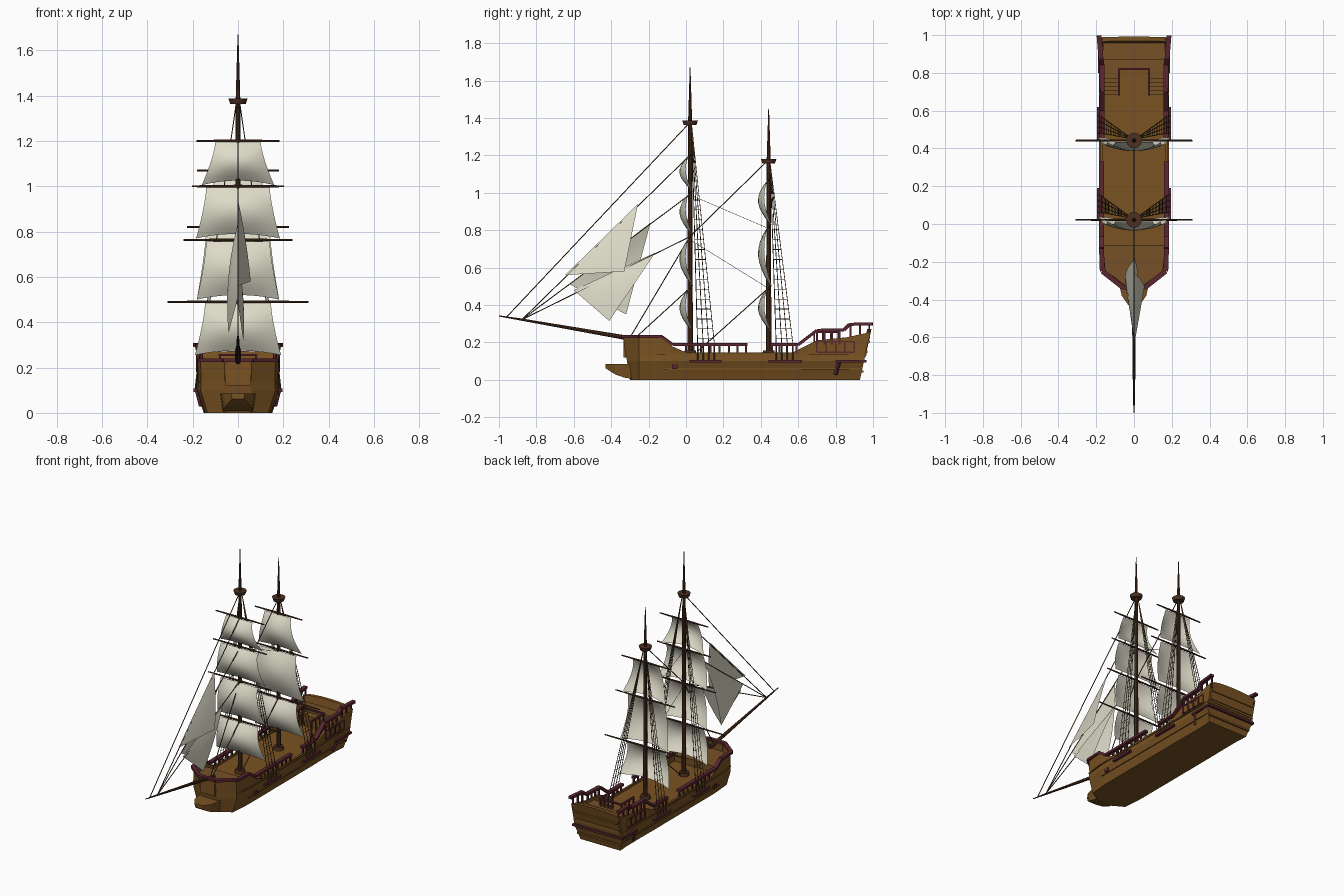
import bpy, bmesh, math
from mathutils import Vector, Matrix

if "Cube" in bpy.data.objects:
    bpy.data.objects.remove(bpy.data.objects["Cube"])


def material(name, rgb):
    m = bpy.data.materials.new(name)
    m.diffuse_color = (*rgb, 1)
    m.use_nodes = True
    m.node_tree.nodes["Principled BSDF"].inputs["Base Color"].default_value = m.diffuse_color
    return m


HULL = material("hull brown", (0.19, 0.085, 0.016))
DECK = material("deck brown", (0.18, 0.082, 0.02))
TRIM = material("maroon trim", (0.105, 0.02, 0.03))
SPAR = material("dark spar wood", (0.075, 0.03, 0.014))
ROPE = material("rope", (0.07, 0.045, 0.02))
SAIL = material("sail cloth", (0.73, 0.71, 0.58))


def finish(bm, name, mat, smooth=False):
    bmesh.ops.recalc_face_normals(bm, faces=bm.faces)
    me = bpy.data.meshes.new(name)
    bm.to_mesh(me)
    bm.free()
    me.materials.append(mat)
    for p in me.polygons:
        p.use_smooth = smooth
    ob = bpy.data.objects.new(name, me)
    bpy.context.collection.objects.link(ob)
    return ob


def loft(bm, rings):
    rows = [[bm.verts.new(p) for p in r] for r in rings]
    n = len(rows[0])
    for a, b in zip(rows, rows[1:]):
        for i in range(n):
            j = (i + 1) % n
            bm.faces.new((a[i], a[j], b[j], b[i]))
    bm.faces.new(rows[0])
    bm.faces.new(rows[-1])


def bar(bm, a, b, w, h):
    """Rectangular beam from a to b, w wide and h high."""
    a, b = Vector(a), Vector(b)
    d = (b - a).normalized()
    side = d.cross(Vector((0, 0, 1)))
    side = side.normalized() if side.length > 1e-4 else Vector((1, 0, 0))
    up = side.cross(d)
    loft(bm, [[p + side * (w / 2 * i) + up * (h / 2 * j)
               for i, j in ((-1, -1), (1, -1), (1, 1), (-1, 1))] for p in (a, b)])


def box(bm, x0, x1, y0, y1, z0, z1):
    zm, xm = (z0 + z1) / 2, (x0 + x1) / 2
    bar(bm, (xm, y0, zm), (xm, y1, zm), x1 - x0, z1 - z0)


def tube(bm, a, b, r0, r1, n=8):
    a, b = Vector(a), Vector(b)
    d = b - a
    mx = Matrix.Translation((a + b) / 2) @ d.to_track_quat('Z', 'Y').to_matrix().to_4x4()
    bmesh.ops.create_cone(bm, cap_ends=True, segments=n, radius1=r0, radius2=r1,
                          depth=d.length, matrix=mx)


def both(p, s):
    return (p[0] * s, p[1], p[2])


def stern_y(z):
    return 0.985 - 0.055 * (1 - z / 0.255)


# Hull: lofted open shell, stations are (y, half width, top height)
stations = [(-0.335, 0.06, 0.225), (-0.25, 0.165, 0.225), (-0.13, 0.178, 0.225),
            (-0.075, 0.18, 0.18), (0.0, 0.18, 0.147), (0.57, 0.18, 0.147),
            (0.7, 0.178, 0.212), (0.86, 0.178, 0.228), (0.985, 0.185, 0.255)]
rings = []
for y, w, top in stations:
    half = [(.82 * w, 0), (.87 * w, .03), (w, .1), (w * .985, .14), (w, top),
            (w - .015, top), (w - .015, .135)]
    pts = half + [(-x, z) for x, z in reversed(half)]
    lean = lambda z: (stern_y(z) if y > .95 else y + .035 * (1 - z / .225) if y < -.3 else y)
    rings.append([(x, lean(z), z) for x, z in pts])
bm = bmesh.new()
loft(bm, rings)
# bow board and arched transom
box(bm, -.055, .055, -.333, -.318, .12, .225)
arc = [(.172 * math.cos(math.pi * i / 8), .255 + .018 * math.sin(math.pi * i / 8)) for i in range(9)]
prof = [(-.172, .12), (.172, .12)] + arc
loft(bm, [[(x, stern_y(z) - o, z) for x, z in prof] for o in (0.02, -0.003)])
finish(bm, "hull", HULL)

# Beak at the foot of the bow
bm = bmesh.new()
loft(bm, [[(-w * .85, y, z), (w * .85, y, z), (w, y, .085), (-w, y, .085)]
          for y, w, z in ((-.43, .03, .062), (-.38, .065, .03), (-.33, .076, .012),
                          (-.25, .08, 0), (-.2, .08, 0))])
finish(bm, "bow_beak", HULL)

# Wales along the sides and ledges across the stern
bm = bmesh.new()
for s in (-1, 1):
    bar(bm, (s * .166, -.12, .06), (s * .166, .93, .06), .012, .008)
    bar(bm, (s * .178, -.13, .135), (s * .178, .96, .135), .012, .008)
    bar(bm, (s * .162, -.25, .135), (s * .178, -.13, .135), .012, .008)
for z in (.045, .15, .205):
    bar(bm, (-.165, stern_y(z), z), (.165, stern_y(z), z), .018, .012)
finish(bm, "hull_wales", HULL)

# Raised decks and stairs
bm = bmesh.new()
loft(bm, [[(-w, y, .13), (w, y, .13), (w, y, .18), (-w, y, .18)]
          for y, w in ((-.32, .055), (-.25, .152), (-.11, .166))])
box(bm, -.165, .165, .82, .965, .13, .205)
box(bm, -.165, .165, .87, .965, .2, .222)
for s in (-1, 1):
    box(bm, *sorted((s * .08, s * .165)), .77, .82, .13, .205)
    for i in range(4):
        box(bm, *sorted((s * .08, s * .163)), .682 + .022 * i, .775, .13, .15 + .014 * i)
finish(bm, "raised_decks_and_stairs", DECK)

# Rails, posts and trim
bm = bmesh.new()
front = [(.06, -.335, .232), (.168, -.25, .232), (.172, -.13, .232), (.172, -.07, .188), (.172, .33, .188)]
rear = [(.17, .45, .188), (.17, .6, .188), (.168, .7, .265), (.17, .845, .268),
        (.175, .875, .297), (.185, .998, .3)]
bar(bm, (-.065, -.335, .232), (.065, -.335, .232), .024, .016)
for s in (-1, 1):
    for path in (front, rear):
        for a, b in zip(path, path[1:]):
            bar(bm, both(a, s), both(b, s), .026, .016)
    posts = [(y, .14, .188) for y in (0, .04, .08, .13, .18, .23, .275, .32, .46, .5, .54, .59)]
    posts += [(y, .19, .265) for y in (.7, .74, .78, .82)] + [(y, .22, .295) for y in (.88, .93, .98)]
    for y, z0, z1 in posts:
        bar(bm, (s * .173, y, z0), (s * .173, y, z1), .01, .01)
finish(bm, "rails", TRIM)

bm = bmesh.new()
for s in (-1, 1):
    # shroud shelves, stern band and quarter gallery frame
    for y0, y1 in ((.02, .19), (.44, .62)):
        bar(bm, (s * .185, y0, .1), (s * .185, y1, .1), .022, .014)
    bar(bm, (s * .182, .8, .1), (s * .182, .965, .1), .018, .014)
    bar(bm, (s * .162, .8, .03), (s * .18, .82, .1), .014, .016)
    bar(bm, (s * .172, -.075, .072), (s * .172, -.045, .072), .02, .026)
    for z in (.148, .205):
        bar(bm, (s * .178, .7, z), (s * .178, .9, z), .008, .006)
    for y in (.7, .75, .8, .85, .9):
        bar(bm, (s * .178, y, .148), (s * .178, y, .205), .008, .008)
    # companionway rail
    bar(bm, (s * .08, .68, .255), (s * .08, .82, .255), .012, .01)
    for y in (.685, .73, .775, .815):
        bar(bm, (s * .08, y, .135), (s * .08, y, .255), .008, .008)
bar(bm, (-.085, .82, .255), (.085, .82, .255), .012, .01)
bar(bm, (-.185, .957, .1), (.185, .957, .1), .018, .014)
finish(bm, "trim", TRIM)


# Square sails: billowed grid between two yards
def square_sail(name, y0, zt, zb, wt, wb, nx=10, nz=8):
    bm = bmesh.new()
    rows = []
    for j in range(nz + 1):
        t = j / nz
        w = wt + (wb - wt) * t ** 1.4
        rows.append([])
        for i in range(nx + 1):
            u = 2 * i / nx - 1
            z = zt + (zb - zt) * t + .02 * t * t * (1 - u * u)
            y = y0 - .008 - .05 * math.sin(math.pi * t ** .9) * (1 - .6 * u * u) \
                + t * t * (.025 - .02 * (1 - u * u))
            rows[-1].append(bm.verts.new((u * w, y, z)))
    for a, b in zip(rows, rows[1:]):
        for i in range(nx):
            bm.faces.new((a[i], a[i + 1], b[i + 1], b[i]))
    finish(bm, name, SAIL, True)


# Masts, yards, sails and shrouds: yards are (z, half length)
rig = [("fore", .022, 1.375, 1.67, .97,
        [(.49, .31), (.763, .24), (1.0, .203), (1.2, .183)],
        [(.485, .255, .145, .19), (.757, .5, .14, .182), (.995, .77, .14, .185), (1.195, 1.005, .1, .16)]),
       ("main", .442, 1.17, 1.45, .85,
        [(.49, .31), (.82, .225), (1.07, .18)],
        [(.485, .255, .145, .19), (.815, .5, .14, .182), (1.065, .825, .1, .165)])]
for name, y, znest, ztop, zrat, yards, sails in rig:
    bm = bmesh.new()
    tube(bm, (0, y, .13), (0, y, znest), .015, .011, 10)
    tube(bm, (0, y, znest), (0, y, ztop), .011, .002, 10)
    tube(bm, (0, y, .135), (0, y, .158), .034, .03, 12)
    tube(bm, (0, y, znest - .012), (0, y, znest + .012), .034, .042, 12)
    finish(bm, name + "_mast", SPAR)
    bm = bmesh.new()
    for z, half in yards:
        for s in (-1, 1):
            tube(bm, (0, y, z), (s * half, y, z), .007, .004)
    finish(bm, name + "_yards", SPAR)
    for k, (zt, zb, wt, wb) in enumerate(sails):
        square_sail(f"{name}_sail_{k + 1}", y, zt, zb, wt, wb)
    bm = bmesh.new()
    for s in (-1, 1):
        head = Vector((s * .008, y + .008, znest - .01))
        feet = [Vector((s * .178, y + d, .19)) for d in (.04, .07, .1, .13)]
        for f in feet:
            tube(bm, head, f, .0022, .0022, 4)
            tube(bm, f, (s * .188, f.y, .1), .004, .004, 4)
        z = .22
        while z < zrat:
            t = (z - .19) / (head.z - .19)
            tube(bm, feet[0].lerp(head, t), feet[-1].lerp(head, t), .0018, .0018, 4)
            z += .053
    finish(bm, name + "_shrouds", ROPE)

# Bowsprit
bm = bmesh.new()
tube(bm, (0, -.26, .215), (0, -.877, .322), .013, .006)
tube(bm, (0, -.877, .322), (0, -1.0, .342), .006, .003)
finish(bm, "bowsprit", SPAR)

# Stays: (y, z) to (y, z) on the centre line
bm = bmesh.new()
for ya, za, yb, zb, r in ((.02, 1.375, -.957, .338, .003), (.02, 1.2, -.877, .322, .003),
                          (.02, .99, -.877, .322, .003), (.02, .765, -.877, .322, .003),
                          (.02, .765, -.3, .225, .003), (.02, .49, -.27, .225, .003),
                          (.44, 1.175, .02, .765, .003), (.44, .49, .06, .15, .003),
                          (.02, .99, .44, .81, .0012), (.02, .75, .44, .49, .0012)):
    tube(bm, (0, ya, za), (0, yb, zb), r, r, 5)
finish(bm, "stays", ROPE)


# Jibs: triangular sails with a slight belly, clew pulled to one side
def jib(name, head, tack, clew, belly, n=6):
    head, tack, clew = Vector(head), Vector(tack), Vector(clew)
    bm = bmesh.new()
    rows = []
    for i in range(n + 1):
        rows.append([])
        for j in range(i + 1):
            a, b, c = 1 - i / n, (i - j) / n, j / n
            p = head * a + tack * b + clew * c
            p.x += belly * (4 * a * c + 9 * a * b * c)
            rows[-1].append(bm.verts.new(p))
    for i in range(n):
        for j in range(i + 1):
            bm.faces.new((rows[i][j], rows[i + 1][j], rows[i + 1][j + 1]))
            if j < i:
                bm.faces.new((rows[i][j], rows[i + 1][j + 1], rows[i][j + 1]))
    finish(bm, name, SAIL, True)


jib("jib_outer", (0, -.257, .94), (0, -.647, .56), (.056, -.33, .58), .006)
jib("jib_middle", (0, -.19, .84), (0, -.62, .51), (-.042, -.32, .35), -.022)
jib("jib_inner", (0, -.165, .68), (0, -.6, .48), (.024, -.41, .315), .012)
